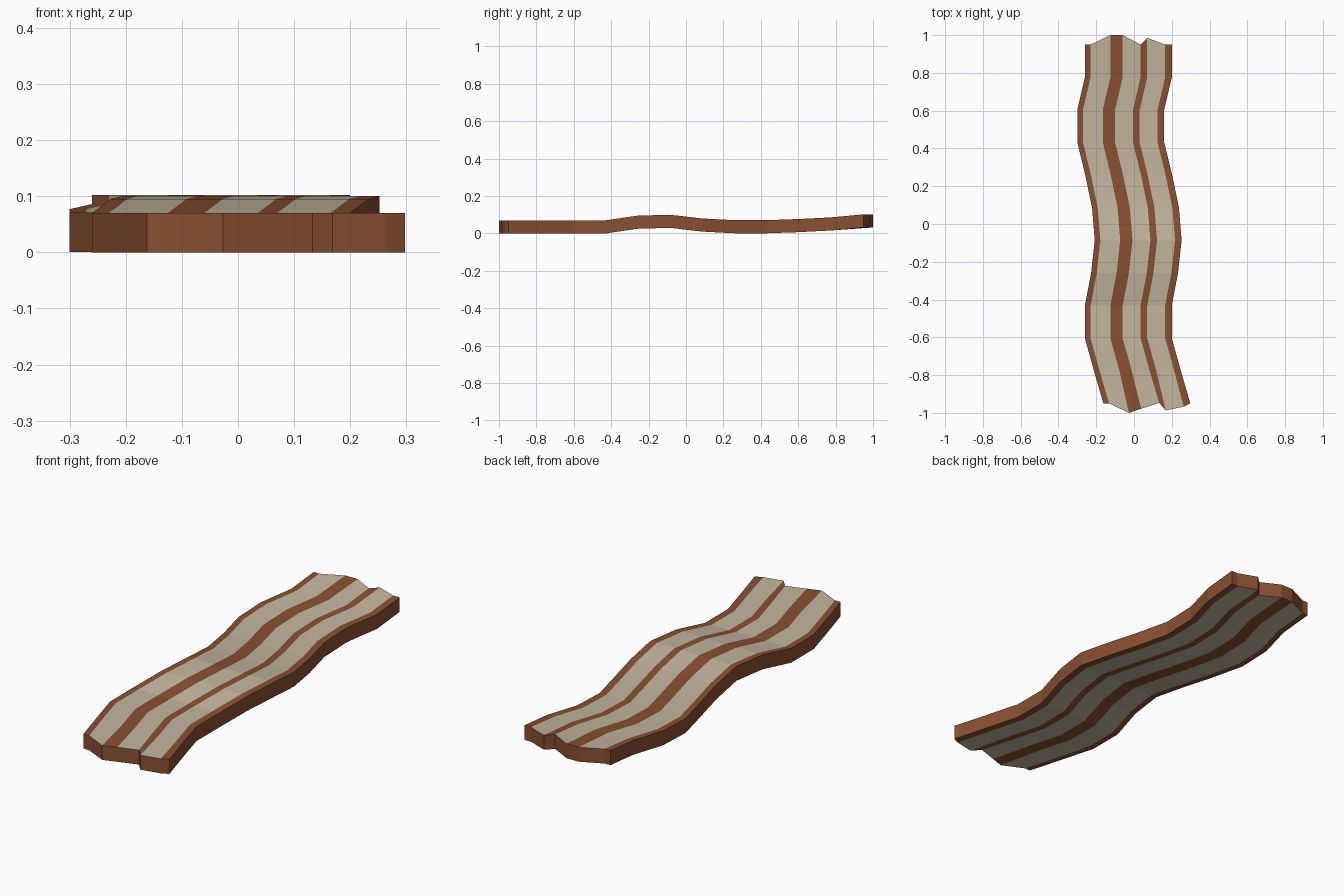
import bpy, bmesh

if "Cube" in bpy.data.objects:
    bpy.data.objects.remove(bpy.data.objects["Cube"])

def material(name, rgb):
    m = bpy.data.materials.new(name)
    m.diffuse_color = (*rgb, 1)
    m.use_nodes = True
    m.node_tree.nodes["Principled BSDF"].inputs["Base Color"].default_value = m.diffuse_color
    return m

meat = material("meat brown", (0.250, 0.080, 0.031))
fat = material("fat cream", (0.545, 0.470, 0.345))

# Stripe edges across the strip; stripes alternate meat, fat, meat...
cols = [-0.23, -0.2, -0.095, -0.03, 0.065, 0.10, 0.195, 0.23]
# Wavy centre line and height of each cross-section, front to back
centre = [0.068, 0.018, -0.03, -0.03, 0.003, 0.022, 0.008, -0.028, -0.07, -0.07, -0.03, -0.03]
lift = [0, 0, 0, 0, 0.025, 0.03, 0.01, 0.001, 0.001, 0.007, 0.016, 0.032]
# Ragged ends: how far each stripe edge sticks out
front = [0, 0, 0.05, 0.028, -0.003, 0.037, 0.017, 0]
back = [0, 0, 0.05, 0.05, 0, 0.035, 0, 0]
THICK = 0.07
HALF = 0.95
rows, n = len(centre), len(cols)

bm = bmesh.new()

def sheet(dz):
    grid = []
    for j in range(rows):
        y = -HALF + 2 * HALF * j / (rows - 1)
        line = []
        for i, c in enumerate(cols):
            out = -front[i] if j == 0 else back[i] if j == rows - 1 else 0
            line.append(bm.verts.new((centre[j] + c, y + out, lift[j] + dz)))
        grid.append(line)
    return grid

low, high = sheet(0), sheet(THICK)

# Striped top and bottom
for g in (low, high):
    for j in range(rows - 1):
        for i in range(n - 1):
            f = bm.faces.new((g[j][i], g[j][i + 1], g[j + 1][i + 1], g[j + 1][i]))
            f.material_index = i % 2

# Brown rim all the way round
ring = ([(0, i) for i in range(n)] + [(j, n - 1) for j in range(1, rows)]
        + [(rows - 1, i) for i in range(n - 2, -1, -1)]
        + [(j, 0) for j in range(rows - 2, 0, -1)])
for (a, b), (c, d) in zip(ring, ring[1:] + ring[:1]):
    bm.faces.new((low[a][b], low[c][d], high[c][d], high[a][b]))

bmesh.ops.recalc_face_normals(bm, faces=bm.faces)
mesh = bpy.data.meshes.new("bacon_strip")
bm.to_mesh(mesh)
bm.free()
mesh.materials.append(meat)
mesh.materials.append(fat)
bpy.context.collection.objects.link(bpy.data.objects.new("bacon_strip", mesh))
